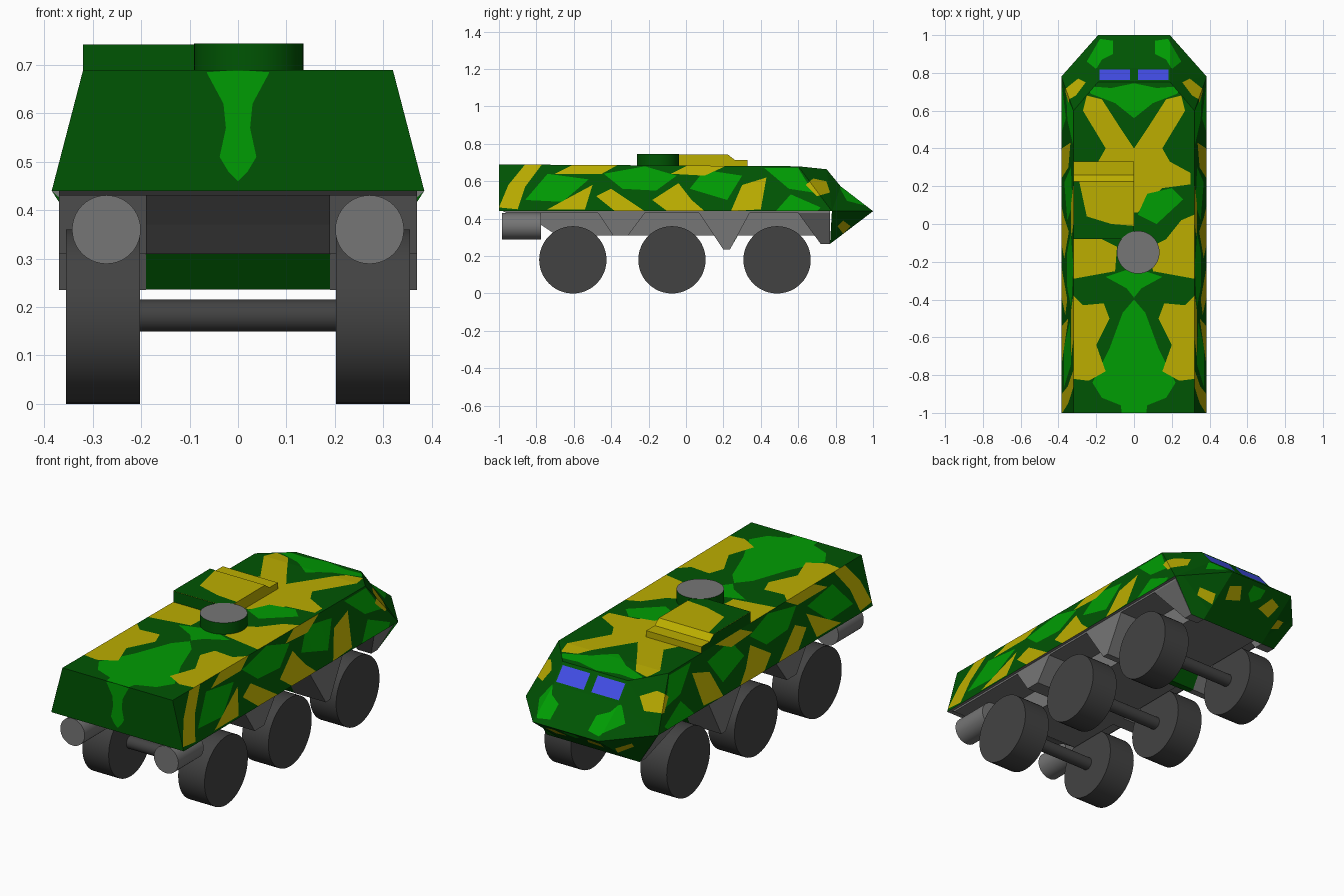
import bpy, bmesh, math
from mathutils import Vector

if "Cube" in bpy.data.objects:
    bpy.data.objects.remove(bpy.data.objects["Cube"])

# Flat colours
COLOURS = [("dark green", (0.0, 0.09, 0.001)), ("bright green", (0.0, 0.335, 0.001)),
           ("ochre", (0.5, 0.42, 0.0)), ("window blue", (0.055, 0.075, 0.8)),
           ("hull grey", (0.18, 0.18, 0.18)), ("charcoal", (0.055, 0.055, 0.055))]
MATS = []
for name, c in COLOURS:
    m = bpy.data.materials.new(name)
    m.diffuse_color = (*c, 1)
    m.use_nodes = True
    m.node_tree.nodes["Principled BSDF"].inputs["Base Color"].default_value = m.diffuse_color
    MATS.append(m)
DARK, BRIGHT, OCHRE, BLUE, GREY, CHAR = range(6)


def finish(bm, name, mats=MATS, mirror=False):
    me = bpy.data.meshes.new(name)
    bm.to_mesh(me)
    bm.free()
    for m in mats:
        me.materials.append(m)
    ob = bpy.data.objects.new(name, me)
    bpy.context.collection.objects.link(ob)
    if mirror:
        mod = ob.modifiers.new("mirror", 'MIRROR')
        mod.use_clip = True
    return ob


def prism(name, profile, x0, x1, rule, mirror=False):
    """Sweep a (y, z) profile from x0 to x1; rule gives a colour per face."""
    bm = bmesh.new()
    a, b = ([bm.verts.new((x, y, z)) for y, z in profile] for x in (x0, x1))
    bm.faces.new(a)
    bm.faces.new(b)
    for i in range(len(a)):
        bm.faces.new((a[i - 1], a[i], b[i], b[i - 1]))
    bmesh.ops.recalc_face_normals(bm, faces=bm.faces)
    bm.normal_update()
    for f in bm.faces:
        f.material_index = rule(f)
    return finish(bm, name, mirror=mirror)


def cylinder(name, loc, r, depth, axis, rule, segs=40):
    bm = bmesh.new()
    bmesh.ops.create_cone(bm, cap_ends=True, segments=segs, radius1=r, radius2=r, depth=depth)
    bm.normal_update()
    for f in bm.faces:
        f.material_index = rule(f)
        f.smooth = len(f.verts) == 4
    for e in bm.edges:
        e.smooth = all(len(f.verts) == 4 for f in e.link_faces)
    ob = finish(bm, name)
    ob.location = loc
    ob.rotation_euler = {'x': (0, math.pi / 2, 0), 'y': (math.pi / 2, 0, 0), 'z': (0, 0, 0)}[axis]
    return ob


# Camouflage patches: roof and nose underside in (|x|, y), side in (y, z), rear in (|x|, z)
ROOF = [
    (BRIGHT, [(0, .56), (.1, .64), (.23, .69), (.25, .73), (.12, .72), (0, .745)]),
    (BRIGHT, [(.11, .97), (.18, .98), (.25, .86), (.2, .82), (.17, .87), (.11, .9)]),
    (OCHRE, [(.17, .66), (.25, .68), (.27, .6), (.15, .4), (.19, .33), (.3, .27),
             (.3, .21), (.15, .19), (.02, .06), (0, .06), (0, .4), (.08, .52)]),
    (BRIGHT, [(.02, .05), (.07, .16), (.2, .19), (.26, .13), (.12, 0)]),
    (OCHRE, [(.32, .05), (.25, .02), (.17, -.08), (.09, -.12), (.1, -.25), (.32, -.29)]),
    (BRIGHT, [(0, -.39), (.04, -.34), (.15, -.28), (0, -.23)]),
    (BRIGHT, [(0, -.4), (.06, -.47), (.13, -.66), (.22, -.84), (.17, -.92), (.07, -.96), (.065, -1), (0, -1)]),
    (OCHRE, [(.32, -.38), (.27, -.43), (.16, -.42), (.13, -.5), (.2, -.64), (.15, -.78),
             (.24, -.83), (.32, -.82)]),
    (BLUE, [(.022, .763), (.182, .763), (.182, .818), (.022, .818)])]
SIDE = [
    (BRIGHT, [(-.86, .5), (-.74, .64), (-.52, .61), (-.66, .49)]),
    (BRIGHT, [(-.44, .64), (-.22, .68), (-.05, .63), (-.16, .55), (-.34, .56)]),
    (BRIGHT, [(.02, .56), (.1, .66), (.3, .63), (.22, .5)]),
    (BRIGHT, [(.42, .67), (.6, .67), (.68, .54), (.55, .56)]),
    (BRIGHT, [(.48, .44), (.56, .53), (.72, .46), (.7, .44)]),
    (OCHRE, [(-1, .46), (-.95, .58), (-.86, .69), (-.77, .69), (-.86, .57), (-.9, .45)]),
    (OCHRE, [(-.7, .64), (-.6, .69), (-.36, .69), (-.45, .64)]),
    (OCHRE, [(-.74, .45), (-.63, .51), (-.5, .58), (-.54, .45)]),
    (OCHRE, [(-.48, .52), (-.4, .56), (-.22, .44), (-.38, .44)]),
    (OCHRE, [(-.18, .5), (-.04, .59), (.03, .5), (.1, .44), (-.1, .44)]),
    (OCHRE, [(-.08, .64), (.02, .69), (.22, .685), (.1, .63)]),
    (OCHRE, [(.24, .44), (.3, .58), (.43, .62), (.4, .45)]),
    (OCHRE, [(.64, .58), (.68, .615), (.75, .6), (.77, .54), (.7, .52)]),
    (OCHRE, [(.81, .36), (.84, .39), (.88, .36), (.84, .32)])]
REAR = [(BRIGHT, [(0, .69), (.065, .685), (.03, .62), (.025, .57), (.038, .51), (.02, .48), (0, .46)])]
UNDER = [(OCHRE, [(.06, .9), (.1, .96), (.16, .94), (.14, .88)]),
         (BRIGHT, [(0, .91), (.04, .94), (.04, .98), (0, .98)])]
PATCHES = {1: ROOF, 2: SIDE, 3: REAR, 5: UNDER}
AXES = {1: (0, 1), 2: (1, 2), 3: (0, 2), 5: (0, 1)}


def inside(p, poly):
    hit = False
    for (ax, ay), (bx, by) in zip(poly, poly[1:] + poly[:1]):
        if (ay > p[1]) != (by > p[1]) and p[0] < (bx - ax) * (p[1] - ay) / (by - ay) + ax:
            hit = not hit
    return hit


# Armoured body: half shell, corner points by name
P = dict(a=(0, -1, .69), b=(.32, -1, .69), c=(.32, .6, .68), d=(0, .6, .68),
         e=(.19, .752, .664), f=(0, .752, .664), g=(.19, .827, .573), h=(0, .827, .573),
         i=(.19, 1, .44), j=(0, 1, .44), k=(.385, .78, .44), l=(.385, -1, .44), m=(0, -1, .44),
         n=(.27, .77, .265), o=(.19, .77, .265), p=(0, .77, .265), q=(0, .78, .44))
SHELL = [("abcd", 1), ("dcef", 1), ("fegh", 1), ("hgij", 1), ("gki", 1), ("cke", 2), ("ekg", 2),
         ("blkc", 2), ("ablm", 3), ("ikno", 2), ("jiop", 5), ("mlkq", 4), ("qknop", 4)]
bm = bmesh.new()
V = {n: bm.verts.new(c) for n, c in P.items()}
reg = bm.faces.layers.int.new("region")
for names, r in SHELL:
    bm.faces.new([V[n] for n in names])[reg] = r
bmesh.ops.recalc_face_normals(bm, faces=bm.faces)
bm.normal_update()
if max(bm.faces, key=lambda f: f.calc_center_median().z).normal.z < 0:
    bmesh.ops.reverse_faces(bm, faces=bm.faces)

# Cut the shell along the patch outlines
for r, patches in PATCHES.items():
    u, w = AXES[r]
    for _, poly in patches:
        lo = [min(q[i] for q in poly) for i in (0, 1)]
        hi = [max(q[i] for q in poly) for i in (0, 1)]
        cuts = [(lo, (1, 0)), (hi, (1, 0)), (lo, (0, 1)), (hi, (0, 1))]
        cuts += [(s, (t[1] - s[1], s[0] - t[0])) for s, t in zip(poly, poly[1:] + poly[:1])]
        for s, nrm in cuts:
            fs = [f for f in bm.faces if f[reg] == r and all(
                min(v.co[ax] for v in f.verts) < hi[i] - 1e-5 and max(v.co[ax] for v in f.verts) > lo[i] + 1e-5
                for i, ax in enumerate((u, w)))]
            geom = set(fs) | {e for f in fs for e in f.edges} | {v for f in fs for v in f.verts}
            co, no = Vector((0, 0, 0)), Vector((0, 0, 0))
            co[u], co[w], no[u], no[w] = s[0], s[1], nrm[0], nrm[1]
            if geom:
                bmesh.ops.bisect_plane(bm, geom=list(geom), dist=1e-5, plane_co=co, plane_no=no.normalized())
for f in bm.faces:
    f.material_index = GREY if f[reg] == 4 else DARK
    if f[reg] in PATCHES:
        u, w = AXES[f[reg]]
        c = f.calc_center_median()
        for col, poly in PATCHES[f[reg]]:
            if inside((c[u], c[w]), poly):
                f.material_index = col
finish(bm, "armoured_body", mirror=True)

# Lower hull: belly with sloped tail, sill and side skirts
all_grey = lambda f: GREY
prism("belly", [(-.96, .435), (-.78, .37), (-.69, .31), (.76, .31), (.76, .435)], -.19, .19, all_grey)
prism("sill", [(-.98, .44), (-.96, .43), (.77, .43), (.77, .44)], -.37, .37, all_grey)
SKIRTS = [[(-.47, .43), (-.39, .31), (-.31, .31), (-.22, .43)],
          [(.07, .43), (.2, .235), (.235, .235), (.34, .43)],
          [(.6, .43), (.72, .265), (.77, .265), (.77, .43)]]
for n, prof in enumerate(SKIRTS):
    skirt = prism(f"side_skirt_{n + 1}", prof, .19, .37, all_grey, mirror=True)
for v in skirt.data.vertices:  # the front skirt narrows toward the nose
    if v.co.x > .3 and v.co.z < .3:
        v.co.x = .27
prism("cross_brace", [(.15, .315), (.2, .236), (.235, .236), (.28, .315)], -.19, .19, lambda f: DARK)

# Wheels, axles and exhausts
for n, y in enumerate((-.605, -.075, .487)):
    for s, side in ((-1, "left"), (1, "right")):
        cylinder(f"wheel_{side}_{n + 1}", (s * .2785, y, .18), .18, .153, 'x', lambda f: CHAR, 48)
    cylinder(f"axle_{n + 1}", (0, y, .182), .033, .44, 'x', lambda f: CHAR, 24)
for s, side in ((-1, "left"), (1, "right")):
    cylinder(f"exhaust_{side}", (s * .272, -.88, .36), .071, .21, 'y', all_grey)

# Roof hatch block with ochre lid, front step, and turret ring
prism("hatch_block", [(-.08, .68), (-.08, .742), (.225, .742), (.26, .715), (.33, .715), (.33, .68)],
      -.32, 0, lambda f: DARK if f.normal.y < -.5 or f.normal.x < -.5 else OCHRE)
bm = bmesh.new()
for pts in ([(-.32, -.08), (0, -.08), (0, -.01), (-.12, 0), (-.25, .04), (-.32, .06)],
            [(-.32, .06), (-.25, .04), (-.29, .225), (-.32, .225)]):
    bm.faces.new([bm.verts.new((x, y, .7432)) for x, y in pts])
finish(bm, "hatch_corner_paint", [MATS[DARK]])
cylinder("turret_ring", (.022, -.15, .712), .113, .066, 'z', lambda f: GREY if f.normal.z > .5 else DARK, 48)
